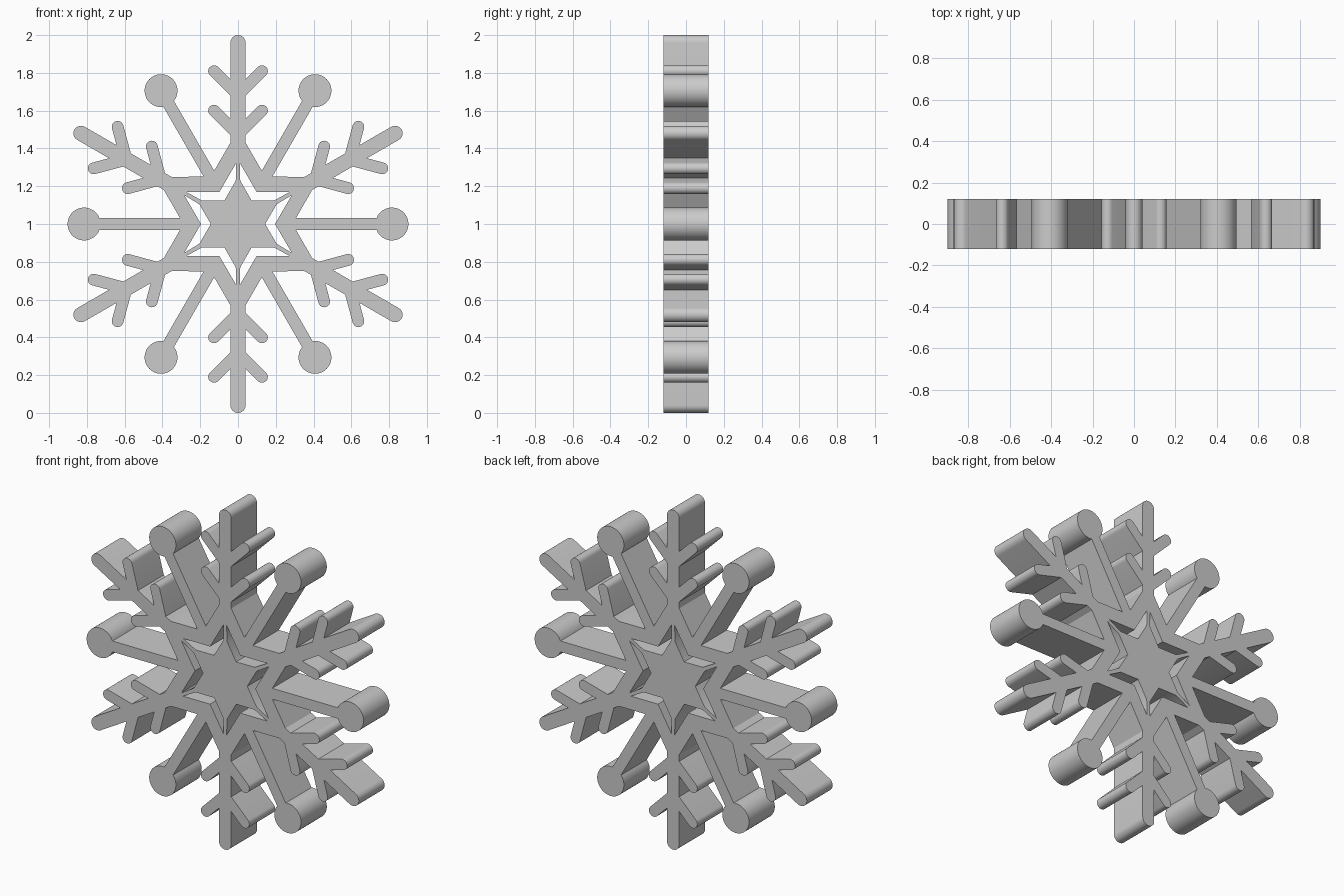
import bpy, bmesh
from math import sin, cos, pi, radians, sqrt
from mathutils import Vector, Matrix

if "Cube" in bpy.data.objects:
    bpy.data.objects.remove(bpy.data.objects["Cube"])

HALF_DEPTH = 0.12
ARM, BRANCH, SPOKE = 0.04, 0.031, 0.032      # half widths
S3 = sqrt(3)


def arc(c, r, a0, a1, n):
    return [Vector((c[0] + r * cos(radians(a0 + (a1 - a0) * i / n)),
                    c[1] + r * sin(radians(a0 + (a1 - a0) * i / n)))) for i in range(n + 1)]


def branch(base):
    # 45 degree side twig with a round end, leaving the arm at height base
    k = BRANCH * sqrt(2)
    return ([Vector((ARM, base + ARM + k))]
            + arc((0.127, base + 0.127), BRANCH, 135, -45, 12)
            + [Vector((ARM, base + ARM - k))])


def mirror(pts):
    return [Vector((-p.x, p.y)) for p in pts]


def turn(pts, deg):
    m = Matrix.Rotation(radians(deg), 2)
    return [m @ p for p in pts]


# Half of one arm: round tip, two twigs, edge of the star ring
half = arc((0, 0.96), ARM, 90, 0, 8)
half += branch(0.682) + branch(0.473)
half.append(Vector((ARM, 0.5 - ARM * S3)))

# Half of the neighbouring ball spoke (drawn upright, then leaned 30 degrees)
R, BC = 0.087, 0.815
a = math_a = None
from math import asin, degrees
a = degrees(asin(SPOKE / R))
spoke = [Vector((-SPOKE, 0.289 + SPOKE / S3))]
spoke += arc((0, BC), R, 270 - a, 90, 20)
half += turn(spoke, -30)

# Mirror to a full 60 degree sector, then repeat round the centre
sector = mirror(half[1:-1])[::-1] + half
sector = [p for p in sector]
outline = []
for i in range(6):
    outline += turn(sector, -60 * i)
    # the mirrored half starts just past the shared ball point

# One chevron gap between the star ring and the inner star
side = [Vector((0.010, 0.34 - 0.010 * S3)), Vector((0.012, 0.25 - 0.012 * S3))]
right = turn(side, 30)                        # relative to an upright notch
left = mirror(right)
gap = [Vector((0, 0.196)), right[0], right[1], Vector((0, 0.144)), left[1], left[0]]
loops = [outline] + [turn(gap, 30 + 60 * i) for i in range(6)]

# Filled, extruded flat curve
curve = bpy.data.curves.new("snowflake", 'CURVE')
curve.dimensions = '2D'
curve.fill_mode = 'BOTH'
curve.extrude = HALF_DEPTH
for pts in loops:
    s = curve.splines.new('POLY')
    s.points.add(len(pts) - 1)
    for q, p in zip(s.points, pts):
        q.co = (p.x, p.y, 0, 1)
    s.use_cyclic_u = True
temp = bpy.data.objects.new("snowflake_profile", curve)
bpy.context.collection.objects.link(temp)
bpy.context.view_layer.update()
mesh = bpy.data.meshes.new_from_object(temp.evaluated_get(bpy.context.evaluated_depsgraph_get()))
bpy.data.objects.remove(temp)

# Weld into one solid and stand it up on the ground
bm = bmesh.new()
bm.from_mesh(mesh)
bmesh.ops.remove_doubles(bm, verts=bm.verts, dist=1e-5)
bmesh.ops.transform(bm, verts=bm.verts,
                    matrix=Matrix.Translation((0, 0, 1)) @ Matrix.Rotation(pi / 2, 4, 'X'))
bmesh.ops.recalc_face_normals(bm, faces=bm.faces)
bm.to_mesh(mesh)
bm.free()
flake = bpy.data.objects.new("snowflake", mesh)
bpy.context.collection.objects.link(flake)
bpy.context.view_layer.objects.active = flake
flake.select_set(True)
bpy.ops.object.shade_smooth_by_angle(angle=radians(30))
